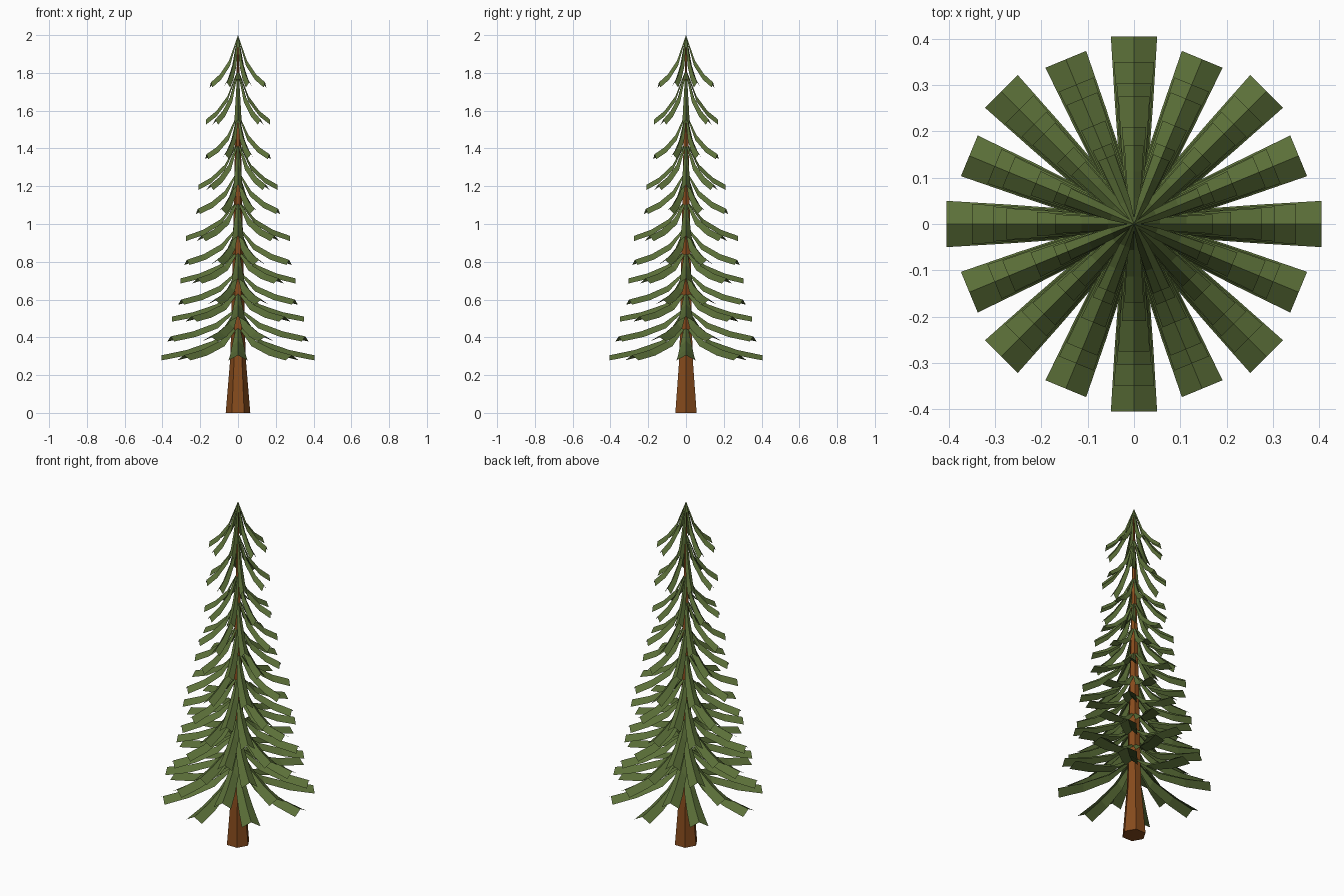
import bpy, bmesh, math
from mathutils import Matrix, Vector

if "Cube" in bpy.data.objects:
    bpy.data.objects.remove(bpy.data.objects["Cube"])


def material(name, rgb):
    m = bpy.data.materials.new(name)
    m.diffuse_color = (*rgb, 1)
    m.use_nodes = True
    m.node_tree.nodes["Principled BSDF"].inputs["Base Color"].default_value = m.diffuse_color
    return m


def finish(bm, name, mat):
    me = bpy.data.meshes.new(name)
    bm.to_mesh(me)
    bm.free()
    me.materials.append(mat)
    ob = bpy.data.objects.new(name, me)
    bpy.context.collection.objects.link(ob)
    return ob


bark = material("bark", (0.24, 0.07, 0.012))
needles = material("needles", (0.105, 0.16, 0.04))

# Trunk: six-sided, flared at the foot, tapering to a point
bm = bmesh.new()
rings = []
for z, r in [(0, 0.065), (0.3, 0.04), (1.95, 0.004)]:
    rings.append([bm.verts.new((r * math.cos(i * math.pi / 3),
                                r * math.sin(i * math.pi / 3), z)) for i in range(6)])
for lo, hi in zip(rings, rings[1:]):
    for i in range(6):
        j = (i + 1) % 6
        bm.faces.new((lo[i], lo[j], hi[j], hi[i]))
bm.faces.new(rings[0][::-1])
bm.faces.new(rings[-1])
finish(bm, "trunk", bark)

# Branch stations: reach fraction, drop fraction, half width, fold depth
STATIONS = [(0, 0, 0.008, 0.006), (0.33, 0.54, 0.032, 0.028),
            (0.67, 0.83, 0.042, 0.029), (1, 1, 0.05, 0.027)]


def add_branch(bm, angle, reach, z_root, z_tip):
    # drooping strip folded along its ridge like a roof
    rot = Matrix.Rotation(angle, 3, 'Z')
    k = reach / 0.405
    rows = []
    for f, d, w, h in STATIONS:
        x, z = reach * f, z_root + (z_tip - z_root) * d
        rows.append([bm.verts.new(rot @ Vector(p)) for p in
                     ((x, -w * k, z - h), (x, 0, z), (x, w * k, z - h))])
    for a, b in zip(rows, rows[1:]):
        for i in range(2):
            bm.faces.new((a[i], b[i], b[i + 1], a[i + 1]))


# Tiers from bottom to top: reach, root height, tip height
TIERS = [(0.405, 0.47, 0.305), (0.385, 0.56, 0.405), (0.35, 0.65, 0.51),
         (0.326, 0.755, 0.60), (0.305, 0.865, 0.712), (0.293, 0.99, 0.81),
         (0.275, 1.13, 0.937), (0.23, 1.285, 1.08), (0.21, 1.44, 1.207),
         (0.18, 1.59, 1.37), (0.17, 1.82, 1.553), (0.155, 2.0, 1.75)]
for n, (reach, z_root, z_tip) in enumerate(TIERS):
    bm = bmesh.new()
    for i in range(8):
        add_branch(bm, (i + 0.5 * (n % 2)) * math.pi / 4, reach, z_root, z_tip)
    finish(bm, f"branch_tier_{n + 1}", needles)
